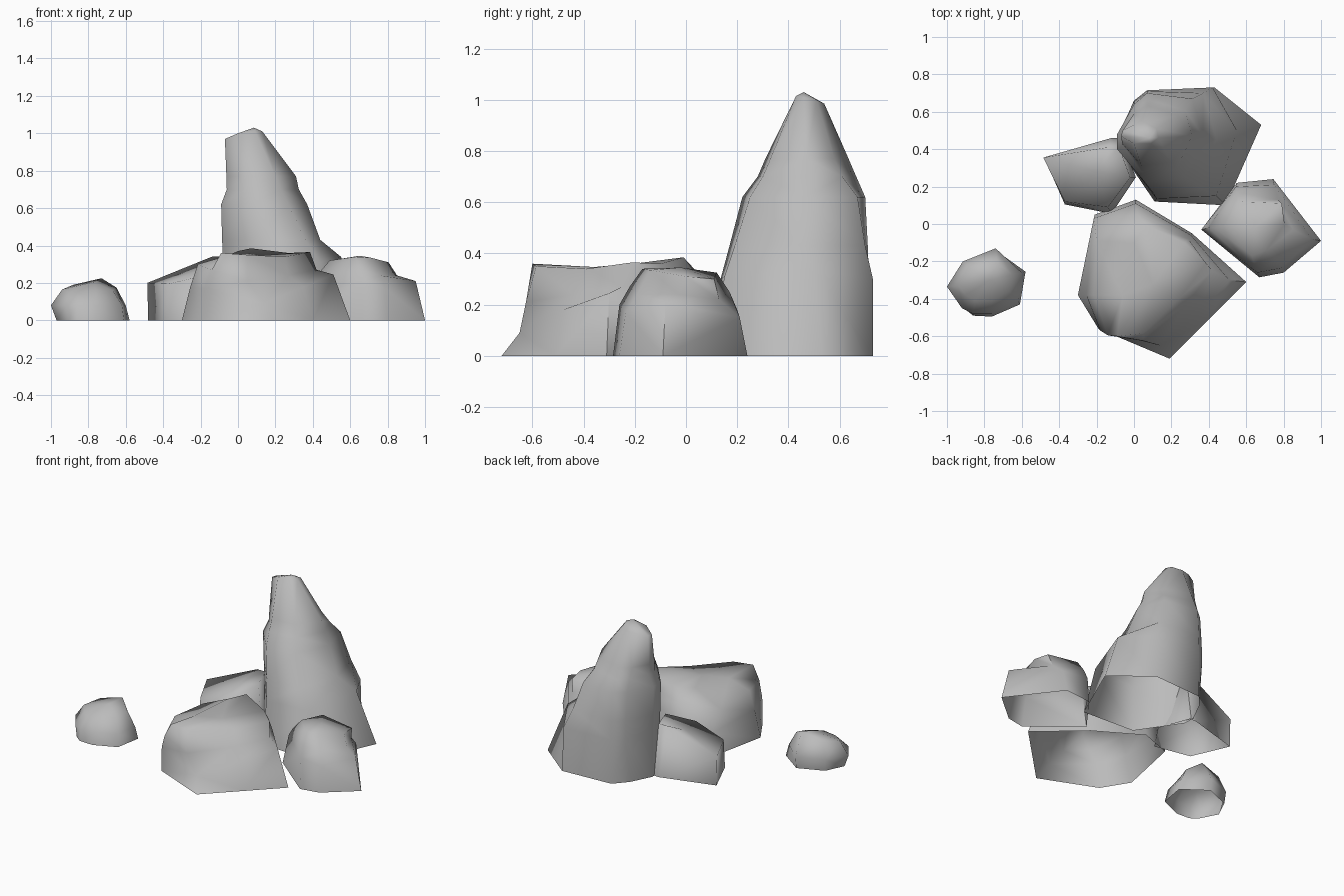
import bpy, bmesh, math

stone = bpy.data.materials.new("grey stone")
stone.diffuse_color = (0.5, 0.5, 0.5, 1)


def level(z, *xy):
    """Horizontal outline at one height."""
    return [(x, y, z) for x, y in xy]


def rock(name, rings, peak, angle=80):
    """Loft matching outlines upward, close the crown at a peak, leave the base open."""
    bm = bmesh.new()
    loops = [[bm.verts.new(p) for p in ring] for ring in rings]
    n = len(loops[0])
    for low, high in zip(loops, loops[1:]):
        for i in range(n):
            j = (i + 1) % n
            bm.faces.new((low[i], low[j], high[j], high[i]))
    tip = bm.verts.new(peak)
    for i in range(n):
        bm.faces.new((loops[-1][i], loops[-1][(i + 1) % n], tip))
    bmesh.ops.triangulate(bm, faces=bm.faces[:])
    mesh = bpy.data.meshes.new(name)
    bm.to_mesh(mesh)
    bm.free()
    mesh.materials.append(stone)
    ob = bpy.data.objects.new(name, mesh)
    bpy.context.collection.objects.link(ob)
    bpy.ops.object.select_all(action='DESELECT')
    ob.select_set(True)
    bpy.context.view_layer.objects.active = ob
    bpy.ops.object.shade_smooth_by_angle(angle=math.radians(angle))


# Tall pinnacle at the back
rock("tall_rock", [
    level(0, (-.08, .40), (.11, .12), (.49, .10), (.68, .53),
          (.43, .73), (.07, .71), (-.01, .62), (-.08, .48)),
    [(-.08, .40, .33), (.12, .135, .30), (.44, .15, .31), (.55, .50, .34),
     (.42, .73, .30), (.07, .715, .30), (0, .66, .30), (-.08, .48, .33)],
    level(.43, (-.085, .40), (.10, .17), (.36, .19), (.44, .45),
          (.37, .70), (.07, .71), (0, .655), (-.085, .48)),
    level(.62, (-.09, .40), (.06, .22), (.27, .25), (.37, .47),
          (.31, .67), (.07, .70), (0, .64), (-.09, .48)),
    level(.70, (-.06, .42), (.04, .28), (.23, .30), (.325, .47),
          (.27, .61), (.07, .665), (0, .61), (-.06, .49)),
    level(.77, (-.062, .43), (.04, .31), (.20, .33), (.31, .47),
          (.23, .58), (.07, .635), (0, .59), (-.062, .49)),
    [(-.07, .47, .97), (0, .43, 1), (.09, .43, 1.015), (.13, .46, 1.01),
     (.12, .51, 1), (.06, .54, .985), (0, .53, .98), (-.06, .5, .97)],
], (.085, .46, 1.03))

# Broad boulder in front, with a ledge on its right side
rock("front_rock", [
    level(0, (-.30, -.38), (-.19, -.56), (.19, -.72), (.40, -.51), (.60, -.31),
          (.31, -.05), (.01, .13), (-.21, .05)),
    [(-.255, -.38, .18), (-.18, -.57, .17), (.14, -.65, .09), (.35, -.48, .18),
     (.51, -.30, .245), (.305, -.06, .22), (.01, .11, .22), (-.215, .03, .16)],
    [(-.215, -.38, .30), (-.14, -.595, .27), (.05, -.625, .21), (.27, -.44, .24),
     (.42, -.25, .27), (.29, -.08, .30), (.02, .05, .32), (-.20, -.09, .28)],
    [(-.06, -.38, .345), (-.09, -.60, .36), (.05, -.585, .35), (.25, -.39, .34),
     (.385, -.21, .365), (.27, -.10, .36), (.07, -.01, .385), (.00, -.10, .37)],
], (.10, -.32, .345))

# Boulder on the right, with a low step towards the side
rock("right_rock", [
    level(0, (.36, -.03), (.67, -.285), (.80, -.26), (1, -.09), (.745, .24), (.55, .22)),
    [(.40, -.02, .20), (.66, -.26, .20), (.79, -.235, .17), (.95, -.08, .21),
     (.75, .21, .15), (.545, .20, .18)],
    [(.43, -.02, .25), (.645, -.22, .27), (.76, -.19, .24), (.85, -.03, .24),
     (.77, .13, .22), (.55, .17, .25)],
    [(.49, -.01, .32), (.63, -.17, .34), (.71, -.14, .335), (.805, .0, .31),
     (.79, .11, .30), (.56, .12, .325)],
], (.65, -.02, .345))

# Wedge-shaped boulder on the left
rock("left_rock", [
    level(0, (-.48, .355), (-.37, .105), (-.12, .055), (.01, .25), (-.07, .46), (-.12, .46)),
    [(-.485, .355, .20), (-.37, .12, .195), (-.14, .09, .25), (-.02, .25, .33),
     (-.08, .41, .34), (-.14, .41, .34)],
], (-.20, .28, .275), 110)

# Small stray stone
rock("small_rock", [
    level(0, (-.97, -.335), (-.91, -.45), (-.86, -.49), (-.76, -.495),
          (-.61, -.43), (-.58, -.255), (-.74, -.14), (-.91, -.21)),
    level(.08, (-1, -.335), (-.92, -.45), (-.86, -.48), (-.76, -.48),
          (-.62, -.41), (-.60, -.26), (-.74, -.13), (-.915, -.20)),
    [(-.94, -.33, .165), (-.90, -.38, .15), (-.85, -.41, .15), (-.76, -.41, .16),
     (-.67, -.36, .16), (-.65, -.27, .175), (-.73, -.21, .225), (-.88, -.23, .19)],
], (-.77, -.30, .205))
